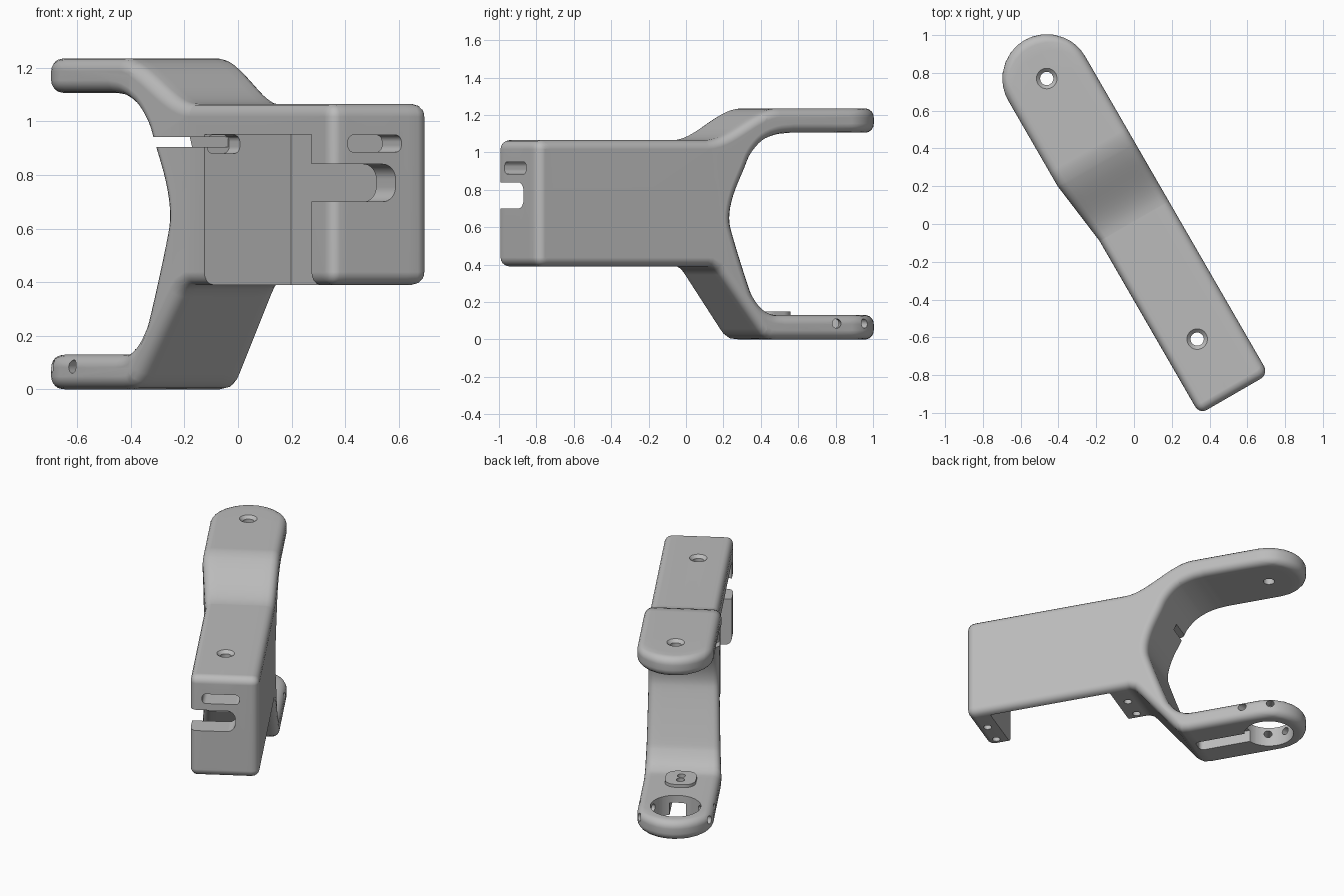
import bpy, bmesh
from math import sin, cos, pi, radians, sqrt, hypot
from mathutils import Vector, Matrix

if "Cube" in bpy.data.objects:
    bpy.data.objects.remove(bpy.data.objects["Cube"])

grey = bpy.data.materials.new("plain_grey")
grey.use_nodes = True
GREY = (0.5, 0.5, 0.5, 1)
grey.diffuse_color = GREY
grey.node_tree.nodes["Principled BSDF"].inputs["Base Color"].default_value = GREY

# Local frame: x across the arm, y along it from front to rear, z up
AXES = {"x": lambda p, h: (h, p[0], p[1]),
        "y": lambda p, h: (p[0], h, p[1]),
        "z": lambda p, h: (p[0], p[1], h)}
MID, RING, FRONT = -0.015, 0.898, -1.045   # centre line, ring centre, front face
R, SOFT = 0.235, 0.048                     # half width, edge radius
NEAR = (0, 0.003, 0.012, 0.027, SOFT)      # steps across a soft edge


def finish(name, bm):
    """Face outwards and turn into a linked object."""
    bm.normal_update()
    if bm.calc_volume(signed=True) < 0:
        bmesh.ops.reverse_faces(bm, faces=bm.faces[:])
    mesh = bpy.data.meshes.new(name)
    bm.to_mesh(mesh)
    bm.free()
    ob = bpy.data.objects.new(name, mesh)
    bpy.context.scene.collection.objects.link(ob)
    return ob


def loft(rings):
    """Closed skin through equal rings of points."""
    bm = bmesh.new()
    rows = [[bm.verts.new(p) for p in ring] for ring in rings]
    n = len(rows[0])
    bm.faces.new(rows[0][::-1])
    bm.faces.new(rows[-1])
    for lo, hi in zip(rows, rows[1:]):
        for i in range(n):
            j = (i + 1) % n
            bm.faces.new((lo[i], lo[j], hi[j], hi[i]))
    return bm


def prism(name, pts, axis, a, b):
    return finish(name, loft([[AXES[axis](p, h) for p in pts] for h in (a, b)]))


def rounded(x0, x1, y0, y1, r, n=8):
    """Rounded rectangle outline."""
    pts = []
    for k, (cx, cy) in enumerate([(x1 - r, y1 - r), (x0 + r, y1 - r),
                                  (x0 + r, y0 + r), (x1 - r, y0 + r)]):
        for i in range(n + 1):
            t = (k + i / n) * pi / 2
            pts.append((cx + r * cos(t), cy + r * sin(t)))
    return pts


def rect(x0, x1, y0, y1):
    return [(x0, y0), (x1, y0), (x1, y1), (x0, y1)]


def spline(pts, n=4):
    """Catmull-Rom curve through the points."""
    p = [Vector(q) for q in pts]
    p = [2 * p[0] - p[1]] + p + [2 * p[-1] - p[-2]]
    out = []
    for a, b, c, d in zip(p, p[1:], p[2:], p[3:]):
        for i in range(n):
            t = i / n
            out.append(0.5 * (2 * b + (c - a) * t + (2 * a - 5 * b + 4 * c - d) * t * t
                              + (3 * b - a - 3 * c + d) * t ** 3))
    return [tuple(q) for q in out + [p[-2]]]


def cone(name, loc, direction, r1, r2, depth, seg=32):
    bm = bmesh.new()
    rot = Vector(direction).to_track_quat("Z", "Y").to_matrix().to_4x4()
    bmesh.ops.create_cone(bm, cap_ends=True, segments=seg, radius1=r1, radius2=r2,
                          depth=depth, matrix=Matrix.Translation(loc) @ rot)
    return finish(name, bm)


def volume(mesh):
    bm = bmesh.new()
    bm.from_mesh(mesh)
    v = bm.calc_volume()
    bm.free()
    return v


def boolean(ob, other, op="DIFFERENCE"):
    """Combine with the first solver that gives a sound result."""
    mod = ob.modifiers.new(op, "BOOLEAN")
    mod.operation, mod.object = op, other
    before = volume(ob.data)
    for solver in ("MANIFOLD", "EXACT", "FLOAT"):
        mod.solver = solver
        bpy.context.view_layer.update()
        graph = bpy.context.evaluated_depsgraph_get()
        mesh = bpy.data.meshes.new_from_object(ob.evaluated_get(graph))
        ratio = volume(mesh) / before
        if 0.4 < ratio < 1.2 and abs(ratio - 1) > 1e-6:
            ob.data = mesh
            break
    ob.modifiers.remove(mod)
    bpy.data.objects.remove(other)


# Side profile: stepped top, open rear jaw, slanted lower leg
step = [(0.01 + 0.45 * t, 1.065 + 0.17 * t * t * (3 - 2 * t))
        for t in [i / 14 for i in range(15)]]
jaw = spline([(0.54, 1.105), (0.45, 1.095), (0.36, 1.06), (0.29, 0.99), (0.25, 0.91),
              (0.185, 0.77), (0.16, 0.65), (0.185, 0.54), (0.275, 0.29),
              (0.31, 0.22), (0.36, 0.165), (0.42, 0.135), (0.48, 0.13)])
leg = [(0.44, 0), (0.39, 0.006), (0.355, 0.028), (0.33, 0.057),
       (0.10, 0.345), (0.075, 0.373), (0.04, 0.39)]


def depth(a, y):
    """Distance inside the plan outline: soft square front, round rear."""
    if y > RING:
        return R - hypot(a, y - RING)
    if y < FRONT + SOFT:
        return SOFT - hypot(max(a - R + SOFT, 0), FRONT + SOFT - y)
    return R - a


def section(x):
    """Side profile at one position across the width, drawn in near its rim."""
    a = abs(x - MID)
    rear = RING + sqrt(max(R * R - a * a, 0))
    front = FRONT + SOFT - sqrt(SOFT ** 2 - max(a - R + SOFT, 0) ** 2)
    tip = [rear - d for d in NEAR + (0.1, 0.2)]
    nose = [front + d for d in NEAR]
    chains = [
        [(y, 1.065) for y in nose] + step + [(y, 1.235) for y in tip[::-1]],
        [(y, 1.105) for y in tip] + jaw + [(y, 0.13) for y in tip[::-1]],
        [(y, 0) for y in tip] + leg + [(y, 0.39) for y in nose[::-1]],
    ]
    ring = []
    for chain in chains:
        for i, (y, z) in enumerate(chain):
            p, q = chain[max(i - 1, 0)], chain[min(i + 1, len(chain) - 1)]
            t = Vector((q[0] - p[0], q[1] - p[1])).normalized()
            d = min(max(depth(a, y), 0), SOFT)
            inset = SOFT - sqrt(SOFT ** 2 - (SOFT - d) ** 2)
            ring.append((x, y + t.y * inset, z - t.x * inset))
    return ring


# Body, with its right side narrowing from the rear to the front
half = [R - e for e in NEAR + (0.09, 0.14, 0.19)]
body = loft([section(MID + h) for h in [-h for h in half] + [0] + half[::-1]])
TAPER = (0.015, 0.375)
for y in TAPER:
    bmesh.ops.bisect_plane(body, geom=body.verts[:] + body.edges[:] + body.faces[:],
                           plane_co=(0, y, 0), plane_no=(0, 1, 0))
for v in body.verts:
    if v.co.x < MID:
        t = min(max((v.co.y - TAPER[0]) / (TAPER[1] - TAPER[0]), 0), 1)
        v.co.x = MID + (v.co.x - MID) * (0.8 + 0.2 * t)
bracket = finish("bracket_body", body)

# Raised pad on the lower arm
boolean(bracket, prism("pad", rounded(MID - 0.095, MID + 0.095, 0.43, 0.63, 0.07),
                       "z", 0.09, 0.15), "UNION")

# Cavity, slots, cable groove
cuts = [
    prism("cavity", rect(-0.9, -0.1, -0.2, 0.95), "x", -0.5, 0.17),
    prism("front_slot", rounded(-0.5, 0.075, 0.70, 0.84, 0.055), "y", -1.3, -0.8),
    prism("upper_slot", rounded(-0.13, 0.10, 0.885, 0.949, 0.025), "y", -1.3, -0.8),
    prism("rear_pocket", rounded(-0.19, -0.05, 0.88, 0.949, 0.025), "y", -0.2, -0.02),
    prism("side_groove", rect(-0.5, -0.055, 0.905, 0.942), "y", -0.21, 0.4),
    prism("cable_groove", rounded(MID - 0.05, MID + 0.05, 0.42, 0.9, 0.03), "z", -0.1, 0.08),
    cone("ring_bore", (MID, RING, 0.1), (0, 0, 1), 0.155, 0.155, 0.6, 48),
]
# Countersunk holes in the top
for y, top in ((-0.695, 1.065), (RING, 1.235)):
    cuts.append(cone("hole", (MID, y, top), (0, 0, 1), 0.035, 0.035, 0.4))
    cuts.append(cone("countersink", (MID, y, top), (0, 0, 1), 0.034, 0.075, 0.04))
# Radial screw holes in the ring
for deg in (22, -22, 158, 202):
    d = Vector((cos(radians(deg)), sin(radians(deg)), 0))
    cuts.append(cone("screw_hole", Vector((MID, RING, 0.085)) + d * 0.22, d,
                     0.025, 0.025, 0.2, 20))
# Screw holes under both legs and in the pad
for x in (-0.13, 0.03):
    for y in (-0.97, -0.03):
        cuts.append(cone("leg_hole", (x, y, 0.39), (0, 0, 1), 0.025, 0.025, 0.2, 20))
for y in (0.50, 0.56):
    cuts.append(cone("pad_hole", (MID, y, 0.15), (0, 0, 1), 0.025, 0.025, 0.08, 20))
for c in cuts:
    boolean(bracket, c)

# Turn into place, colour and shade
mesh = bracket.data
mesh.transform(Matrix.Rotation(radians(30), 4, "Z"))
mesh.materials.clear()
mesh.materials.append(grey)
for poly in mesh.polygons:
    poly.material_index = 0
mesh.shade_smooth()
mesh.set_sharp_from_angle(angle=radians(30))
weighted = bracket.modifiers.new("even_shading", "WEIGHTED_NORMAL")
weighted.keep_sharp = True
